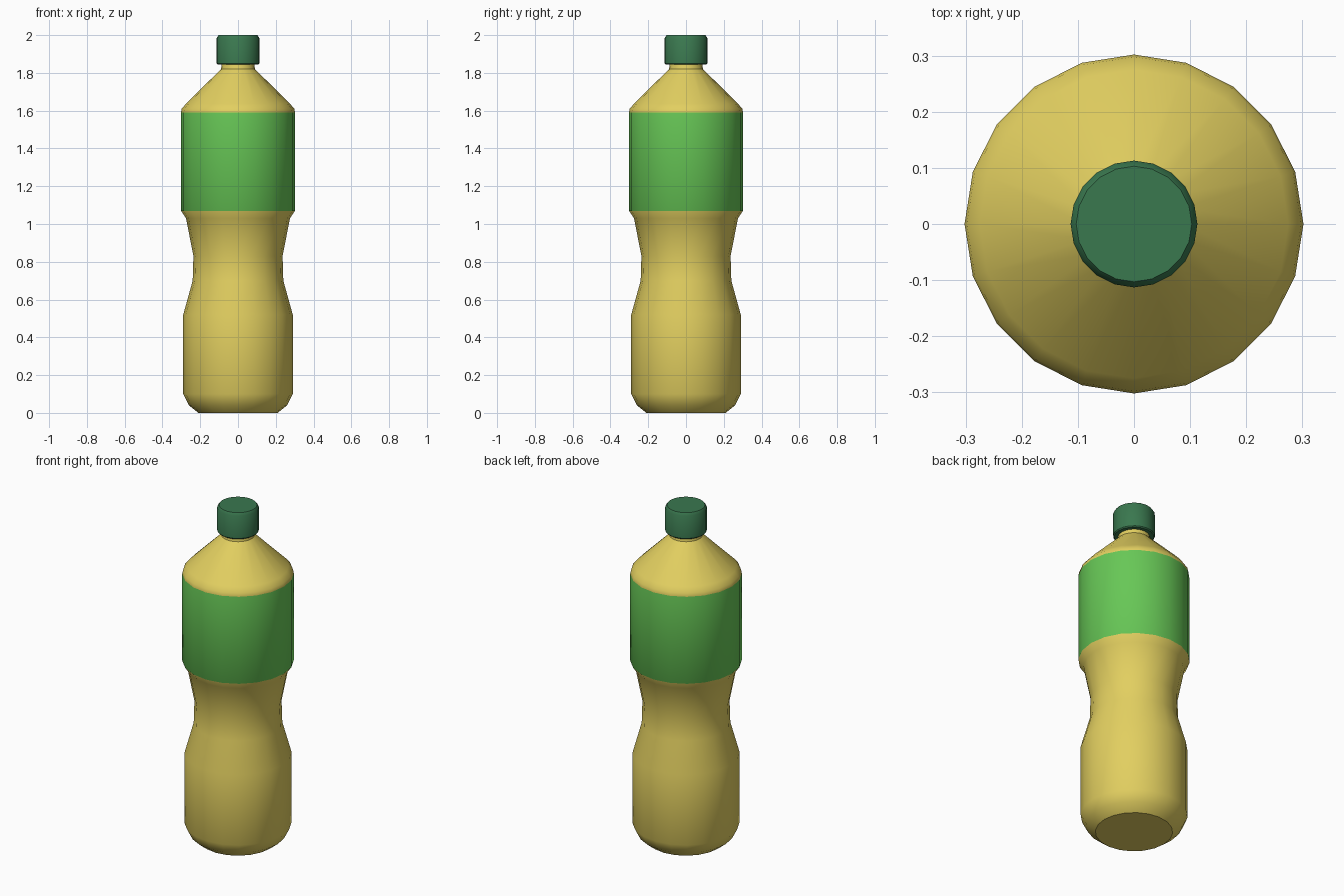
import bpy, bmesh, math

if "Cube" in bpy.data.objects:
    bpy.data.objects.remove(bpy.data.objects["Cube"])

SIDES = 20


def material(name, srgb):
    m = bpy.data.materials.new(name)
    lin = [((c / 255 + 0.055) / 1.055) ** 2.4 for c in srgb]
    m.diffuse_color = (*lin, 1)
    m.use_nodes = True
    m.node_tree.nodes["Principled BSDF"].inputs["Base Color"].default_value = m.diffuse_color
    return m


def lathe(name, profile, mats, rule=None, angle=35):
    """Revolve (radius, z) points around z and close both ends."""
    bm = bmesh.new()
    rings = []
    for r, z in profile:
        rings.append([bm.verts.new((r * math.cos(2 * math.pi * i / SIDES),
                                    r * math.sin(2 * math.pi * i / SIDES), z))
                      for i in range(SIDES)])
    for a, b in zip(rings, rings[1:]):
        for i in range(SIDES):
            j = (i + 1) % SIDES
            bm.faces.new((a[i], a[j], b[j], b[i]))
    bm.faces.new(rings[0][::-1])
    bm.faces.new(rings[-1])
    bm.normal_update()
    if rule:
        for f in bm.faces:
            f.material_index = rule(f.calc_center_median().z)
    me = bpy.data.meshes.new(name)
    bm.to_mesh(me)
    bm.free()
    for m in mats:
        me.materials.append(m)
    ob = bpy.data.objects.new(name, me)
    bpy.context.collection.objects.link(ob)
    bpy.ops.object.select_all(action='DESELECT')
    ob.select_set(True)
    bpy.context.view_layer.objects.active = ob
    bpy.ops.object.shade_smooth_by_angle(angle=math.radians(angle))
    return ob


yellow = material("yellow_liquid", (226, 207, 96))
green = material("label_green", (103, 199, 86))
dark = material("cap_green", (58, 120, 79))

# Bottle body with waist, label band and sloped shoulder
body = [(0.21, 0), (0.26, 0.04), (0.29, 0.10), (0.29, 0.52), (0.24, 0.70),
        (0.236, 0.83), (0.275, 1.03), (0.302, 1.07), (0.302, 1.59),
        (0.298, 1.61), (0.275, 1.637), (0.09, 1.82), (0.086, 1.845),
        (0.092, 1.847), (0.092, 1.86)]
lathe("bottle", body, [yellow, green], lambda z: int(1.07 < z < 1.59))

# Screw cap
cap = [(0.108, 1.844), (0.113, 1.85), (0.113, 1.985), (0.103, 2.0)]
lathe("cap", cap, [dark])
